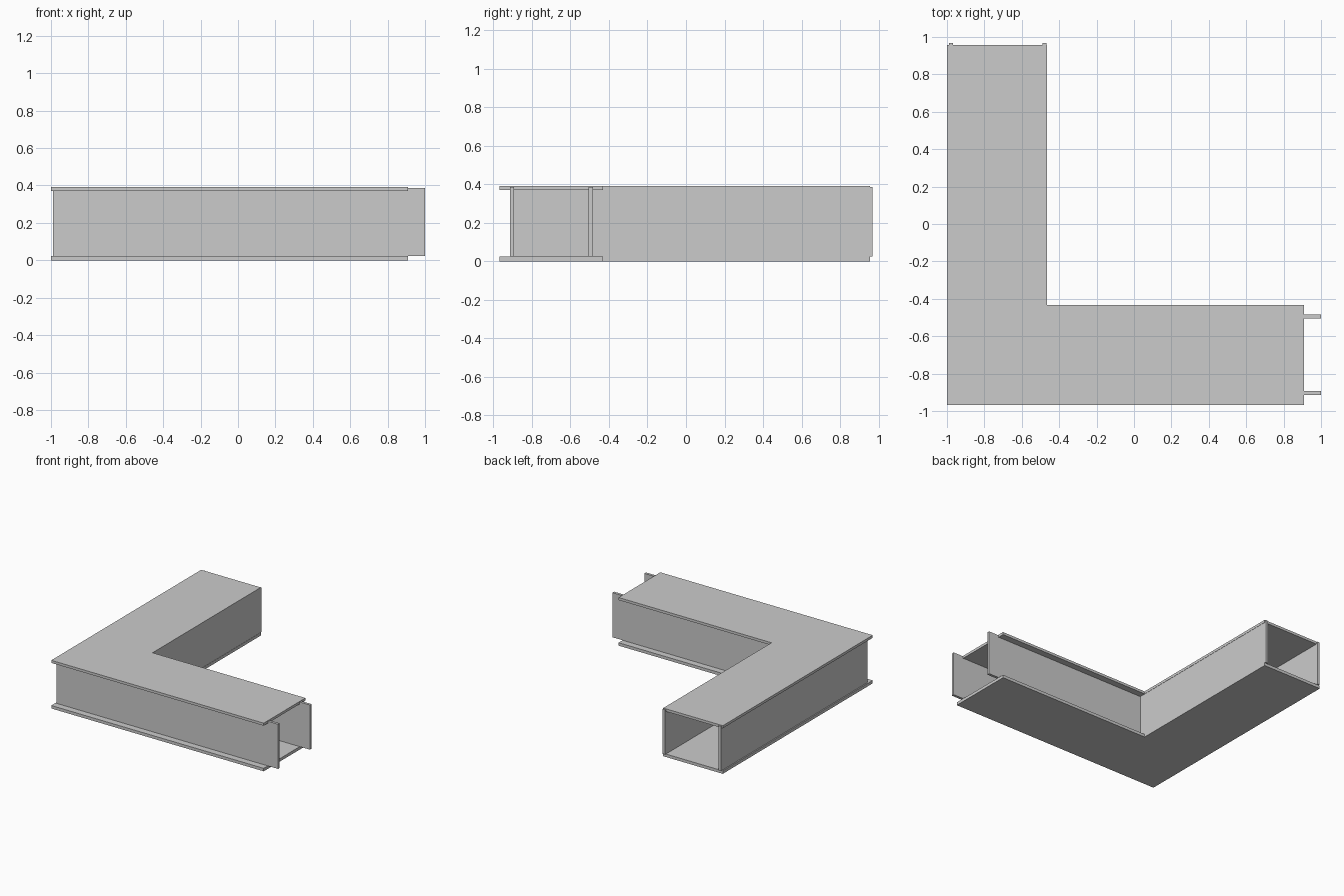
import bpy, bmesh

if "Cube" in bpy.data.objects:
    bpy.data.objects.remove(bpy.data.objects["Cube"])

# L-shaped plan of the top and bottom plates
PLATE = [(-1, -0.967), (0.908, -0.967), (0.908, -0.432), (-0.465, -0.432),
         (-0.465, 0.956), (-1, 0.956)]
# L-shaped plans of the outer and inner walls
OUTER = [(-0.99, -0.914), (1, -0.914), (1, -0.893), (-0.968, -0.893),
         (-0.968, 0.967), (-0.99, 0.967)]
INNER = [(-0.489, -0.505), (1, -0.505), (1, -0.484), (-0.467, -0.484),
         (-0.467, 0.967), (-0.489, 0.967)]


def extrude_plan(name, plan, z0, z1):
    bm = bmesh.new()
    face = bm.faces.new([bm.verts.new((x, y, z0)) for x, y in plan])
    ext = bmesh.ops.extrude_face_region(bm, geom=[face])
    verts = [g for g in ext["geom"] if isinstance(g, bmesh.types.BMVert)]
    bmesh.ops.translate(bm, verts=verts, vec=(0, 0, z1 - z0))
    bmesh.ops.recalc_face_normals(bm, faces=bm.faces)
    mesh = bpy.data.meshes.new(name)
    bm.to_mesh(mesh)
    bm.free()
    obj = bpy.data.objects.new(name, mesh)
    bpy.context.collection.objects.link(obj)


# Plates, then the walls between them
extrude_plan("bottom_plate", PLATE, 0, 0.024)
extrude_plan("top_plate", PLATE, 0.37, 0.391)
extrude_plan("outer_wall", OUTER, 0.024, 0.386)
extrude_plan("inner_wall", INNER, 0.024, 0.386)
